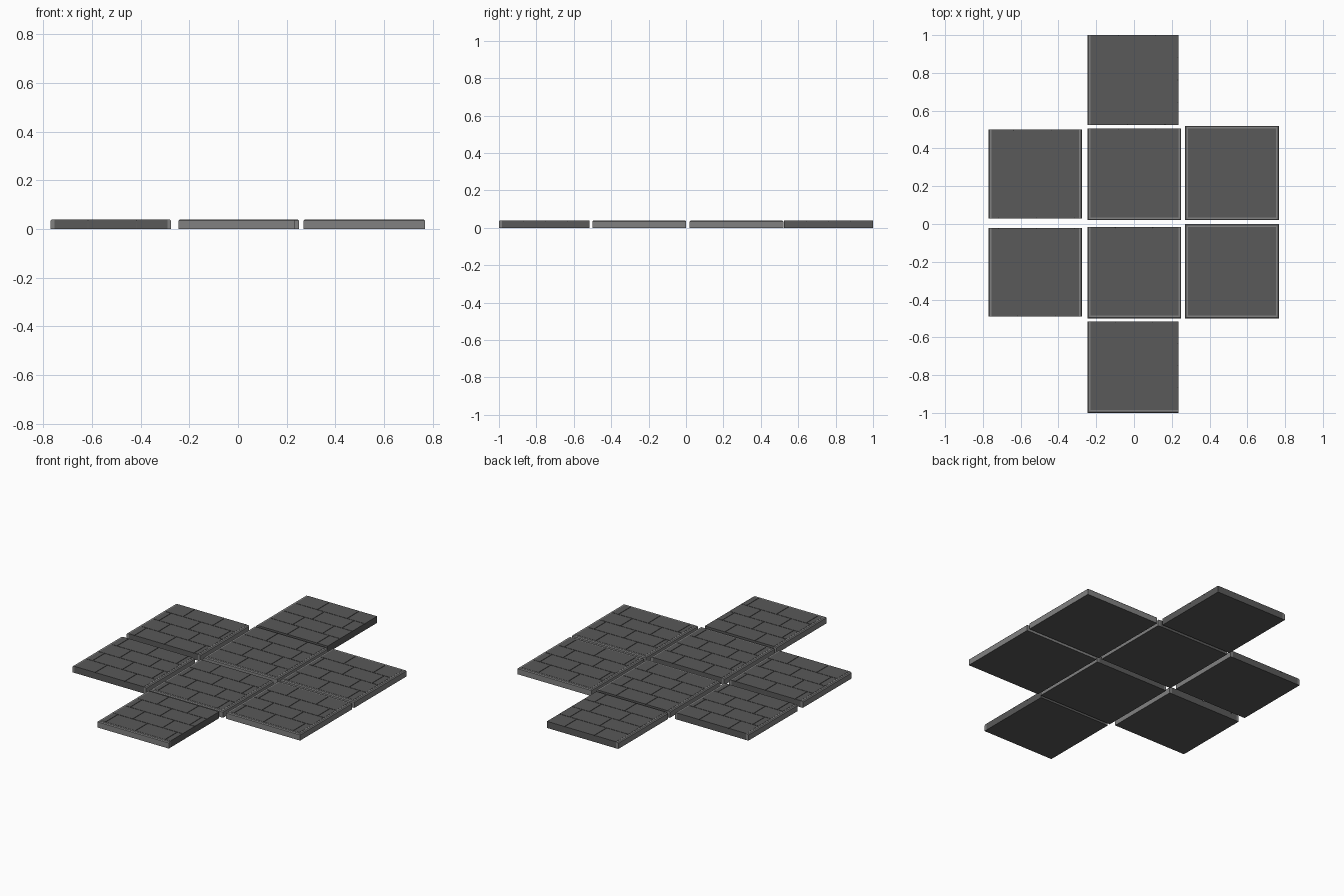
import bpy
import bmesh

if "Cube" in bpy.data.objects:
    bpy.data.objects.remove(bpy.data.objects["Cube"])

TOP = 0.04      # tile height
TRIM = 0.0155   # width of the smooth border
GAP = 0.003     # joint width
CUT = 0.036     # joint floor
BRICK = 0.2     # brick length


def material(name, v):
    m = bpy.data.materials.new(name)
    m.diffuse_color = (v, v, v, 1)
    m.use_nodes = True
    m.node_tree.nodes["Principled BSDF"].inputs["Base Color"].default_value = m.diffuse_color
    return m


STONE = material("dark_stone", 0.10)
EDGE = material("light_edge", 0.22)


def quad(bm, pts, mat=0):
    f = bm.faces.new([bm.verts.new(p) for p in pts])
    f.material_index = mat


def ring(x0, x1, y0, y1):
    return [(x0, y0), (x1, y0), (x1, y1), (x0, y1)]


def brick(bm, box, flush):
    # open-bottomed brick; walls on untrimmed tile sides run to the ground
    c = ring(*box)
    quad(bm, [(x, y, TOP) for x, y in c])
    for i in range(4):
        a, b = c[i], c[(i + 1) % 4]
        z = 0.0 if flush[i] else CUT
        quad(bm, [(*a, z), (*b, z), (*b, TOP), (*a, TOP)])


def tile(name, x0, x1, y0, y1, trims, j_odd, j_even):
    # trims: letters of bordered sides (F front, R right, B back, L left)
    bm = bmesh.new()
    has = [s in trims for s in "FRBL"]
    w = [TRIM if h else 0 for h in has]
    ix0, ix1, iy0, iy1 = x0 + w[3], x1 - w[1], y0 + w[0], y1 - w[2]

    # core under the bricks, pulled in slightly at open sides
    g = [0 if h else GAP for h in has]
    lo = ring(ix0, ix1, iy0, iy1)
    hi = ring(ix0 + g[3], ix1 - g[1], iy0 + g[0], iy1 - g[2])
    quad(bm, [(x, y, CUT) for x, y in hi])
    quad(bm, [(x, y, 0) for x, y in reversed(ring(x0, x1, y0, y1))])
    for i in range(4):
        if not has[i]:
            k = (i + 1) % 4
            quad(bm, [(*lo[i], 0), (*lo[k], 0), (*hi[k], CUT), (*hi[i], CUT)])

    # four staggered courses of bricks
    h = (iy1 - iy0) / 4
    for r in range(4):
        top = iy1 - r * h
        bot = top - h
        j = j_odd if r % 2 == 0 else j_even
        cuts = [j + k * BRICK for k in range(-4, 5)]
        cuts = [ix0] + [c for c in cuts if ix0 + 0.015 < c < ix1 - 0.015] + [ix1]
        for n in range(len(cuts) - 1):
            first, last = n == 0, n == len(cuts) - 2
            box = (cuts[n] + (0 if first else GAP / 2),
                   cuts[n + 1] - (0 if last else GAP / 2),
                   bot + (0 if r == 3 else GAP / 2),
                   top - (0 if r == 0 else GAP / 2))
            flush = [r == 3 and not has[0], last and not has[1],
                     r == 0 and not has[2], first and not has[3]]
            brick(bm, box, flush)

    # chamfered border, mitred where two borders meet
    profile = [(0, 0), (0, 0.034), (0.005, 0.039), (TRIM, 0.039)]

    def outline(d):
        e = [min(d, v) for v in w]
        return ring(x0 + e[3], x1 - e[1], y0 + e[0], y1 - e[2])

    for i in range(4):
        if not has[i]:
            continue
        k = (i + 1) % 4
        for (d0, z0), (d1, z1) in zip(profile, profile[1:]):
            a, b = outline(d0), outline(d1)
            quad(bm, [(*a[i], z0), (*a[k], z0), (*b[k], z1), (*b[i], z1)], 1)
        # end caps on open ends
        for end, other in ((i, (i - 1) % 4), (k, k)):
            if not has[other]:
                pts = [(*outline(d)[end], z) for d, z in profile]
                pts.append((*outline(TRIM)[end], 0))
                quad(bm, pts if end == i else pts[::-1], 1)

    bmesh.ops.remove_doubles(bm, verts=bm.verts, dist=1e-5)
    me = bpy.data.meshes.new(name)
    bm.to_mesh(me)
    bm.free()
    me.materials.append(STONE)
    me.materials.append(EDGE)
    bpy.context.collection.objects.link(bpy.data.objects.new(name, me))


# eight floor tiles: bounds, bordered sides, joint positions
tile("tile_back", -0.245, 0.235, 0.525, 1.0, "L", -0.084, 0.164)
tile("tile_centre_back", -0.245, 0.25, 0.02, 0.505, "LRF", -0.084, 0.164)
tile("tile_left_back", -0.77, -0.275, 0.03, 0.50, "LR", -0.438, -0.517)
tile("tile_right_back", 0.27, 0.768, 0.02, 0.52, "LRFB", 0.438, 0.512)
tile("tile_left_front", -0.77, -0.275, -0.49, -0.022, "LR", -0.517, -0.617)
tile("tile_centre_front", -0.245, 0.25, -0.50, -0.017, "LRF", -0.1, 0.0)
tile("tile_right_front", 0.27, 0.768, -0.50, 0.0, "LRFB", 0.617, 0.512)
tile("tile_front", -0.245, 0.235, -1.0, -0.517, "LF", -0.1, 0.0)
